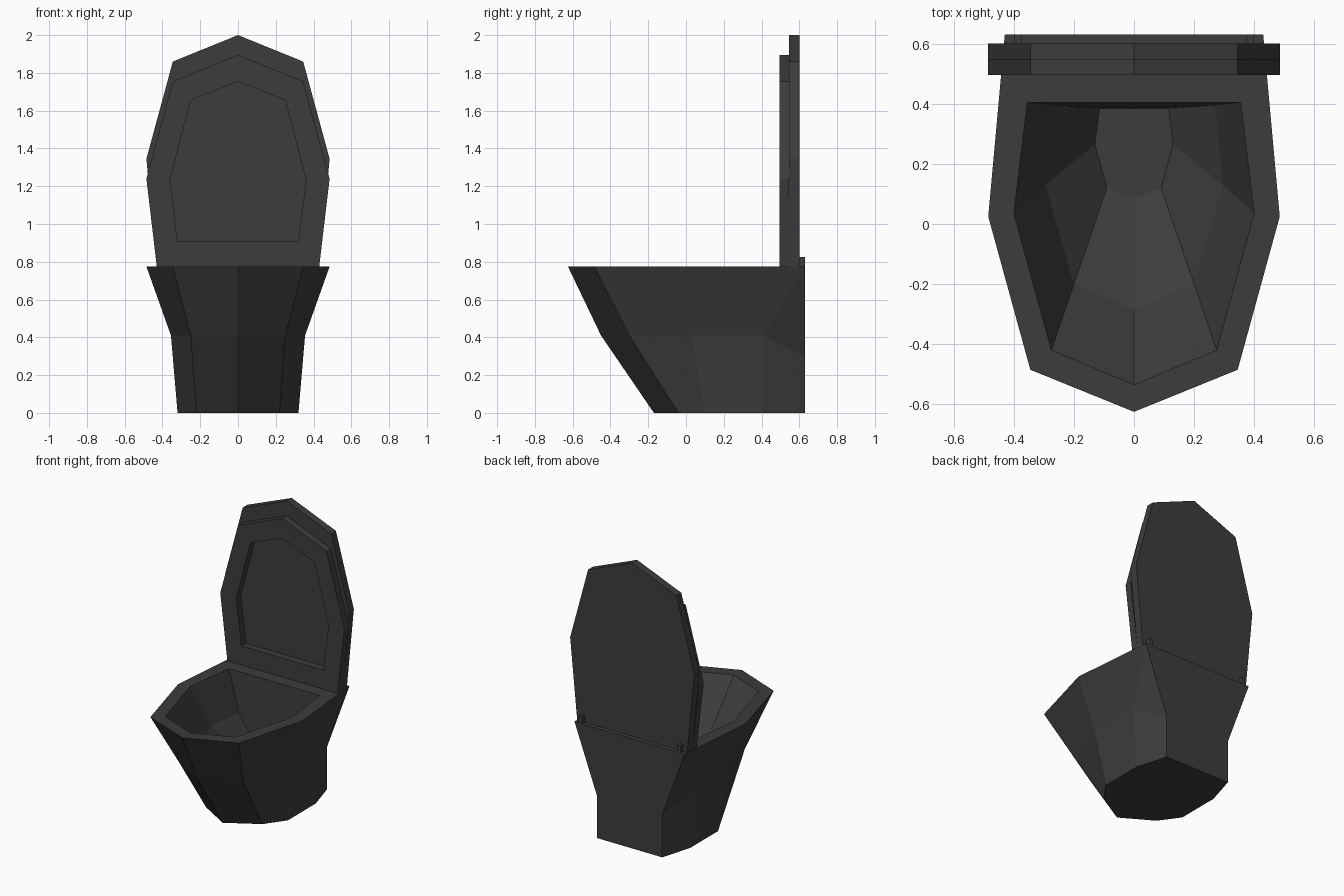
import bpy
import bmesh

cube = bpy.data.objects.get("Cube")
if cube:
    bpy.data.objects.remove(cube, do_unlink=True)

charcoal = bpy.data.materials.new("charcoal")
charcoal.use_nodes = True
COLOUR = (0.046, 0.046, 0.046, 1)
charcoal.diffuse_color = COLOUR
charcoal.node_tree.nodes["Principled BSDF"].inputs["Base Color"].default_value = COLOUR


def mirrored(half):
    """Close a half outline; its first point lies on the centre line."""
    return half + [(-p[0],) + tuple(p[1:]) for p in reversed(half[1:])]


def loft(name, rings, caps=False):
    """Skin matching rings; either cap both ends or join last to first."""
    bm = bmesh.new()
    loops = [[bm.verts.new(p) for p in ring] for ring in rings]
    pairs = list(zip(loops, loops[1:]))
    if caps:
        bm.faces.new(loops[0])
        bm.faces.new(loops[-1])
    else:
        pairs.append((loops[-1], loops[0]))
    for a, b in pairs:
        for i in range(len(a)):
            j = (i + 1) % len(a)
            bm.faces.new((a[i], a[j], b[j], b[i]))
    bmesh.ops.remove_doubles(bm, verts=bm.verts[:], dist=0.0005)
    bmesh.ops.recalc_face_normals(bm, faces=bm.faces[:])
    mesh = bpy.data.meshes.new(name)
    bm.to_mesh(mesh)
    bm.free()
    mesh.materials.append(charcoal)
    obj = bpy.data.objects.new(name, mesh)
    bpy.context.collection.objects.link(obj)
    return obj


def level(half, z):
    """Horizontal ring; the back corner is doubled to match five-point halves."""
    pts = [(x, y, z) for x, y in half]
    if len(pts) == 4:
        pts.append(pts[-1])
    return mirrored(pts)


def upright(half, y):
    return mirrored([(x, y, z) for x, z in half])


# Bowl: tapered foot, flared outside, flat rim and faceted basin
RIM = 0.775
foot = level([(0, -.17), (.22, -.04), (.32, .10), (.32, .41), (.255, .63)], 0)
waist = mirrored([(0, -.45, .41), (.25, -.30, .41), (.355, .03, .41),
                  (.35, .41, .41), (.255, .63, .3)])
rim_outer = level([(0, -.625), (.345, -.485), (.485, .025), (.43, .63)], RIM)
rim_inner = level([(0, -.535), (.275, -.42), (.40, .035), (.355, .405)], RIM)
basin_mid = level([(0, -.285), (.20, -.20), (.295, .13), (.27, .395)], .49)
basin_floor = level([(0, .085), (.09, .12), (.13, .265), (.115, .385)], .27)
loft("bowl", [foot, waist, rim_outer, rim_inner, basin_mid, basin_floor], caps=True)

# Seat: raised upright ring with an opening
seat = [(0, 1.895), (.345, 1.755), (.485, 1.24), (.43, RIM)]
opening = [(0, 1.755), (.25, 1.655), (.36, 1.235), (.32, .91)]
FRONT, MIDDLE, BACK = .495, .545, .6
loft("seat", [upright(seat, FRONT), upright(opening, FRONT),
              upright(opening, MIDDLE), upright(seat, MIDDLE)])

# Lid: solid plate behind the seat
lid = [(0, 2.0), (.345, 1.86), (.485, 1.345), (.43, RIM)]
loft("lid", [upright(lid, MIDDLE), upright(lid, BACK)], caps=True)

# Hinges: small blocks behind the lid
for side, x in (("left", .385), ("right", -.385)):
    a, b = x - .012, x + .012
    rings = [[(a, y, RIM), (b, y, RIM), (b, y, .825), (a, y, .825)]
             for y in (BACK, .63)]
    loft("hinge_" + side, rings, caps=True)
